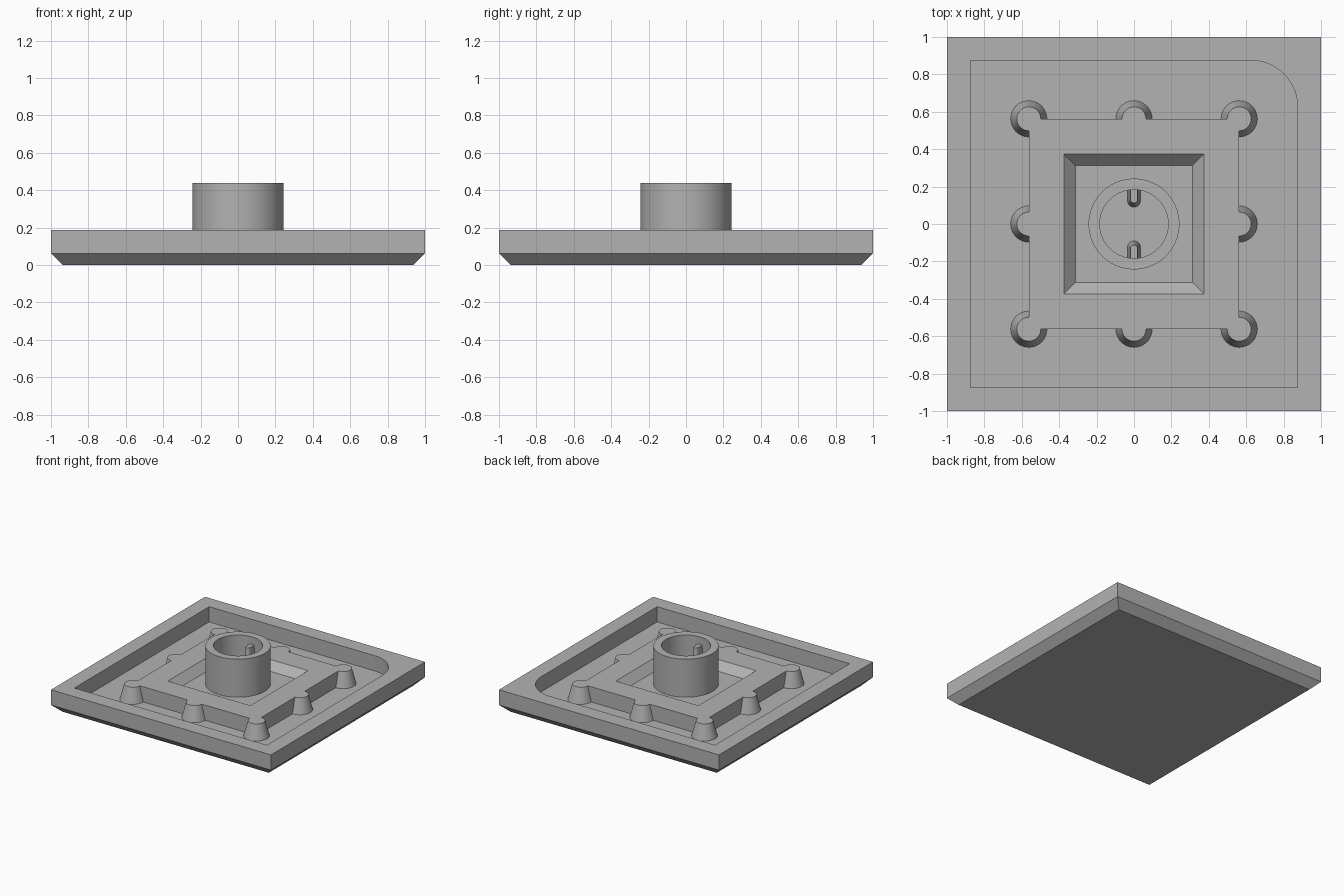
import bpy, bmesh
from math import sin, cos, pi, radians
from mathutils import Matrix

old = bpy.data.objects.get("Cube")
if old:
    bpy.data.objects.remove(old, do_unlink=True)

# One plain grey material for the whole casting
grey = bpy.data.materials.new("plain grey")
grey.use_nodes = True
colour = (0.45, 0.45, 0.45, 1)
grey.diffuse_color = colour
grey.node_tree.nodes["Principled BSDF"].inputs["Base Color"].default_value = colour

U = 1 / 16          # design unit
FLOOR = U           # pocket floor height
DECK = 3 * U        # rim and platform height


def square(half, z, radius=0, steps=12):
    """Square outline whose +x +y corner is rounded by the given radius."""
    c = half - radius
    arc = [(c + radius * cos(pi / 2 * i / steps), c + radius * sin(pi / 2 * i / steps), z)
           for i in range(steps + 1)]
    return arc + [(-half, half, z), (-half, -half, z), (half, -half, z)]


def circle(r, z, n=64):
    return [(r * cos(2 * pi * i / n), r * sin(2 * pi * i / n), z) for i in range(n)]


def loft(name, loops, caps=(True, True), closed=False, smooth=False):
    """Skin a stack of matching outlines and merge collapsed points."""
    bm = bmesh.new()
    rings = [[bm.verts.new(p) for p in loop] for loop in loops]
    pairs = list(zip(rings, rings[1:]))
    if closed:
        pairs.append((rings[-1], rings[0]))
    for a, b in pairs:
        for i in range(len(a)):
            j = (i + 1) % len(a)
            bm.faces.new((a[i], a[j], b[j], b[i]))
    if caps[0]:
        bm.faces.new(rings[0][::-1])
    if caps[1]:
        bm.faces.new(rings[-1])
    bmesh.ops.remove_doubles(bm, verts=bm.verts, dist=1e-5)
    bmesh.ops.recalc_face_normals(bm, faces=bm.faces)
    mesh = bpy.data.meshes.new(name)
    bm.to_mesh(mesh)
    bm.free()
    mesh.materials.append(grey)
    obj = bpy.data.objects.new(name, mesh)
    bpy.context.collection.objects.link(obj)
    if smooth:
        shade(obj)
    return obj


def shade(obj):
    bpy.ops.object.select_all(action="DESELECT")
    obj.select_set(True)
    bpy.context.view_layer.objects.active = obj
    bpy.ops.object.shade_smooth_by_angle(angle=radians(30))


# Tray: chamfered underside, square rim, pocket with one rounded corner
loft("tray", [square(1 - U, 0), square(1, U), square(1, DECK),
              square(14 * U, DECK, 4 * U), square(14 * U, FLOOR, 4 * U)], smooth=True)

# Raised platform with a sloped square recess
platform = loft("platform", [square(9 * U, FLOOR), square(9 * U, DECK),
                             square(6 * U, DECK), square(5 * U, 2 * U)])

# Tapered posts around the platform edge, merged into it
for ix in (-1, 0, 1):
    for iy in (-1, 0, 1):
        if ix == iy == 0:
            continue
        post = loft("post", [circle(0.097, FLOOR, 32), circle(0.064, DECK, 32)])
        post.data.transform(Matrix.Translation((ix * 9 * U, iy * 9 * U, 0)))
        join = platform.modifiers.new("join post", "BOOLEAN")
        join.operation = "UNION"
        join.solver = "EXACT"
        join.object = post
        bpy.context.view_layer.objects.active = platform
        bpy.ops.object.modifier_apply(modifier=join.name)
        bpy.data.objects.remove(post, do_unlink=True)
shade(platform)

# Central tube standing in the recess
loft("tube", [circle(0.243, 2 * U), circle(0.243, 7 * U),
              circle(0.183, 7 * U), circle(0.183, 2 * U)],
     caps=(False, False), closed=True, smooth=True)


def tab_outline(w, tip, z, side, n=12):
    """Round-nosed tab pointing from the tube wall to the centre."""
    nose = [(w * cos(pi * i / n), side * (tip + w - w * sin(pi * i / n)), z)
            for i in range(n + 1)]
    return nose + [(-w, side * 0.19, z), (w, side * 0.19, z)]


# Two locating tabs inside the tube
for label, side in (("back", 1), ("front", -1)):
    loft(label + "_tab", [tab_outline(0.035, 0.09, 2 * U, side),
                          tab_outline(0.019, 0.112, 6 * U, side)], smooth=True)
